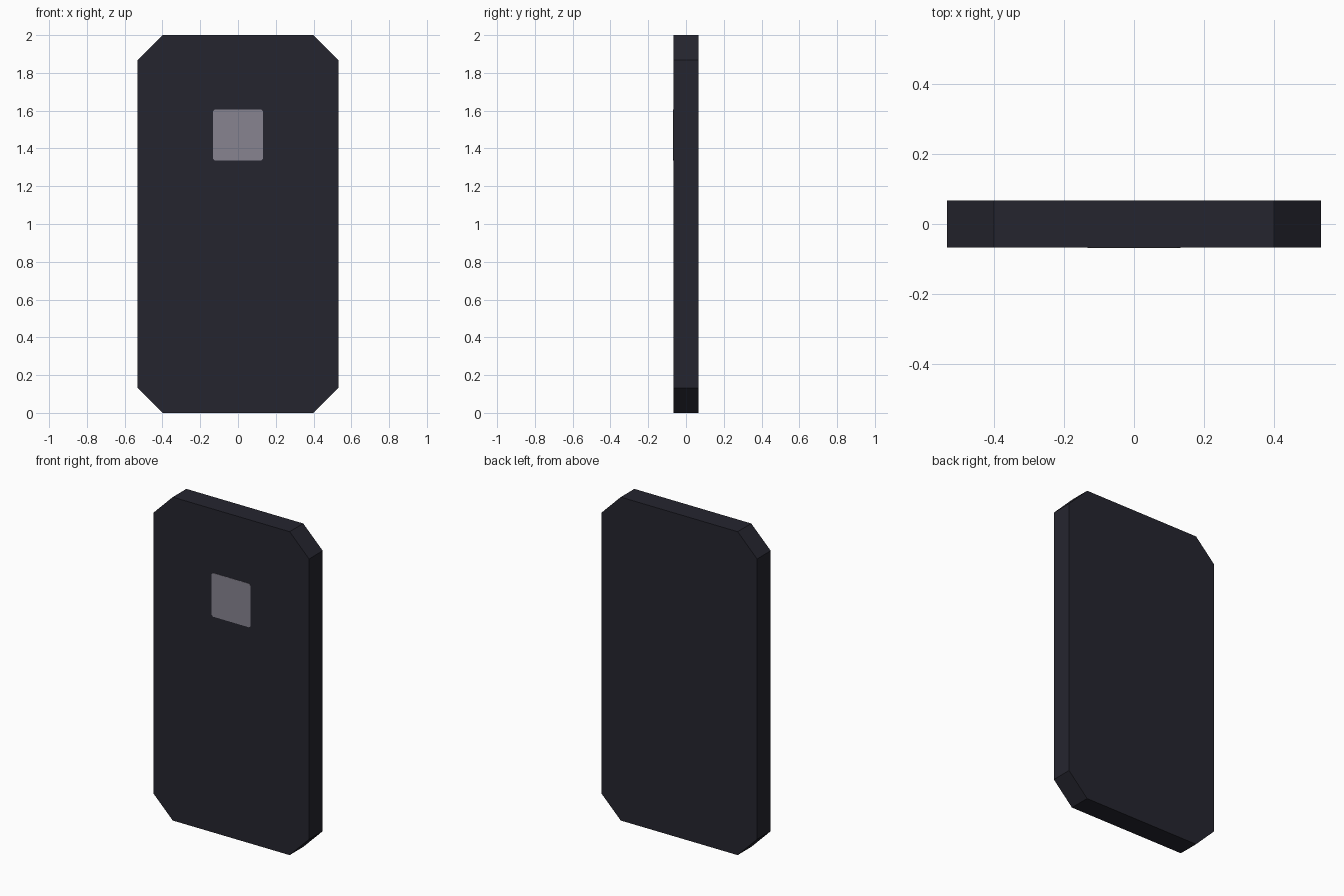
import bpy, bmesh

if "Cube" in bpy.data.objects:
    bpy.data.objects.remove(bpy.data.objects["Cube"])


def material(name, rgb):
    m = bpy.data.materials.new(name)
    m.diffuse_color = (*rgb, 1.0)
    m.use_nodes = True
    m.node_tree.nodes["Principled BSDF"].inputs["Base Color"].default_value = m.diffuse_color
    return m


def chamfered_slab(name, half_w, z0, z1, cut, y0, y1, mat):
    """Upright octagonal outline with cut corners, extruded along y."""
    outline = [(-half_w + cut, z0), (half_w - cut, z0), (half_w, z0 + cut), (half_w, z1 - cut),
               (half_w - cut, z1), (-half_w + cut, z1), (-half_w, z1 - cut), (-half_w, z0 + cut)]
    bm = bmesh.new()
    face = bm.faces.new([bm.verts.new((x, y0, z)) for x, z in outline])
    ext = bmesh.ops.extrude_face_region(bm, geom=[face])
    verts = [g for g in ext["geom"] if isinstance(g, bmesh.types.BMVert)]
    bmesh.ops.translate(bm, verts=verts, vec=(0, y1 - y0, 0))
    bmesh.ops.recalc_face_normals(bm, faces=bm.faces)
    mesh = bpy.data.meshes.new(name)
    bm.to_mesh(mesh)
    bm.free()
    mesh.materials.append(mat)
    obj = bpy.data.objects.new(name, mesh)
    bpy.context.collection.objects.link(obj)
    return obj


dark = material("dark slate", (0.0185, 0.0185, 0.028))
grey = material("light grey", (0.245, 0.23, 0.28))

# Main panel with cut corners
chamfered_slab("panel_body", 0.533, 0.0, 2.0, 0.133, -0.0665, 0.0665, dark)
# Thin square mark on the front face
chamfered_slab("front_square", 0.133, 1.335, 1.605, 0.01, -0.068, -0.066, grey)
